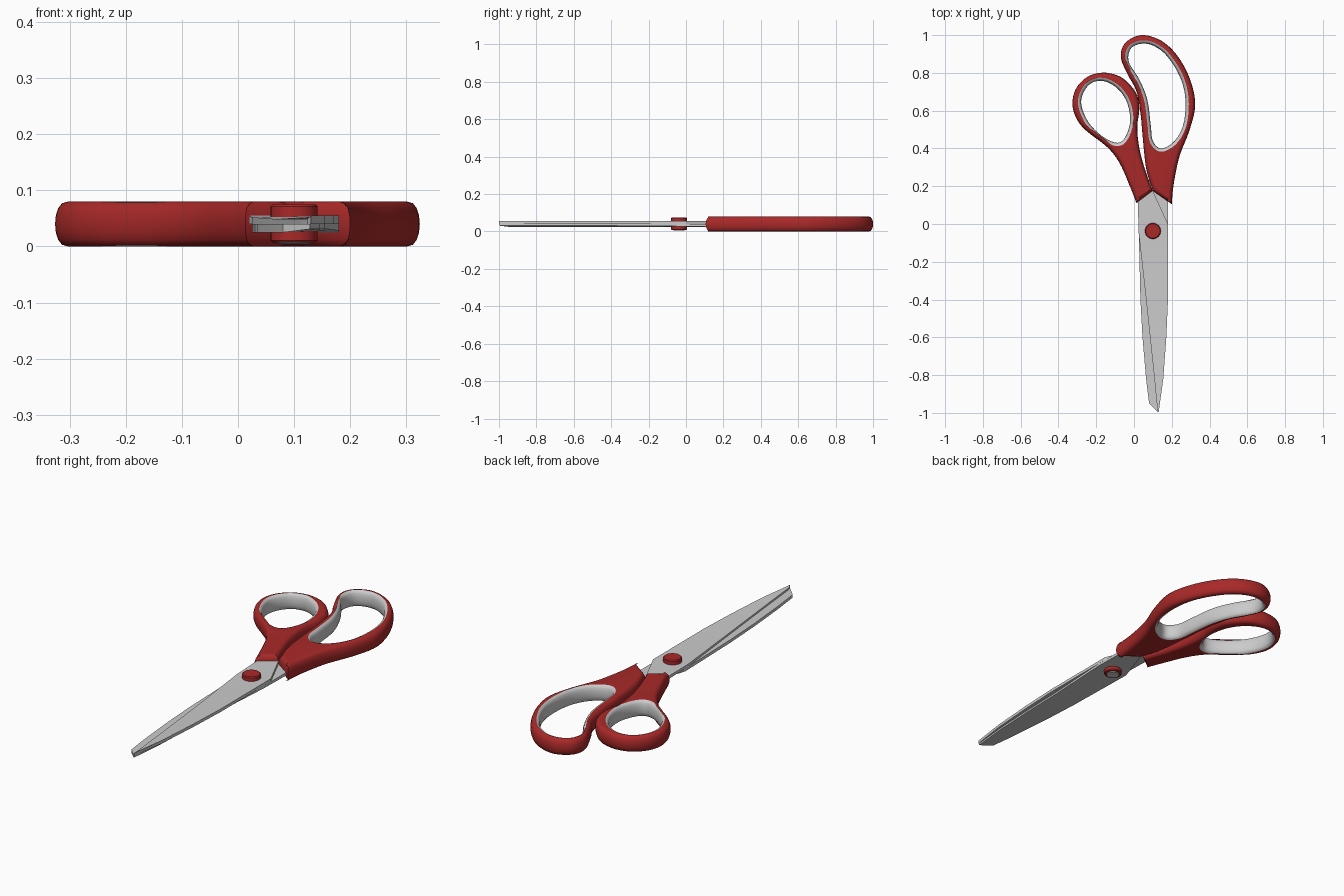
import bpy, bmesh, math
from mathutils import Vector

if "Cube" in bpy.data.objects:
    bpy.data.objects.remove(bpy.data.objects["Cube"])

red = bpy.data.materials.new("red_plastic")
red.diffuse_color = (0.40, 0.022, 0.022, 1)
red.use_nodes = True
red.node_tree.nodes["Principled BSDF"].inputs["Base Color"].default_value = red.diffuse_color


def finish(name, bm, mat=None, angle=40):
    bmesh.ops.recalc_face_normals(bm, faces=bm.faces)
    me = bpy.data.meshes.new(name)
    bm.to_mesh(me)
    bm.free()
    ob = bpy.data.objects.new(name, me)
    bpy.context.collection.objects.link(ob)
    if mat:
        me.materials.append(mat)
    bpy.ops.object.select_all(action='DESELECT')
    bpy.context.view_layer.objects.active = ob
    ob.select_set(True)
    bpy.ops.object.shade_smooth_by_angle(angle=math.radians(angle))
    return ob


def spline(pts, closed, steps=6):
    """Smooth curve through the points, returned counter-clockwise."""
    p = [Vector(q) for q in pts]
    n = len(p)
    get = (lambda i: p[i % n]) if closed else (lambda i: p[max(0, min(n - 1, i))])
    out = []
    for i in range(n if closed else n - 1):
        a, b, c, d = (get(i + k) for k in (-1, 0, 1, 2))
        for s in range(steps):
            t = s / steps
            out.append(0.5 * (2 * b + (c - a) * t + (2 * a - 5 * b + 4 * c - d) * t * t
                              + (3 * b - a - 3 * c + d) * t ** 3))
    if not closed:
        out.append(p[-1])
    area = sum(a.x * b.y - b.x * a.y for a, b in zip(out, out[1:] + out[:1]))
    return out if area > 0 else out[::-1]


def offset(loop, d):
    """Grow (d > 0) or shrink a counter-clockwise loop with mitred corners."""
    res = []
    for i, p in enumerate(loop):
        e1 = (p - loop[i - 1]).normalized()
        e2 = (loop[(i + 1) % len(loop)] - p).normalized()
        n1, n2 = Vector((e1.y, -e1.x)), Vector((e2.y, -e2.x))
        res.append(p + (n1 + n2) / max(0.6, 1 + n1.dot(n2)) * d)
    return res


def loft(bm, loop, profile):
    """Stack offset copies of the loop, return first and last rings."""
    rings = [[bm.verts.new((q.x, q.y, z)) for q in offset(loop, d)] for d, z in profile]
    n = len(loop)
    for r, s in zip(rings, rings[1:]):
        for i in range(n):
            bm.faces.new((r[i], r[(i + 1) % n], s[(i + 1) % n], s[i]))
    return rings[0], rings[-1]


def ring_edges(bm, ring):
    pairs = zip(ring, ring[1:] + ring[:1])
    return [bm.edges.get(q) or bm.edges.new(q) for q in pairs]


def arc(width, half, k=8):
    """Half-oval side profile from z = 0.04 - half to 0.04 + half."""
    return [(width * (abs(math.cos(a)) ** 0.8 - 1), 0.04 + half * math.sin(a))
            for a in (math.pi * (i / k - 0.5) for i in range(k + 1))]


def handle(name, outer, hole):
    out, inn = spline(outer, False), spline(hole, True)
    # red body: rounded outer wall plus flat faces around the finger hole
    bm = bmesh.new()
    lo, hi = loft(bm, out, arc(0.023, 0.04))
    hl, hh = loft(bm, inn, [(0.017, 0.0), (0.017, 0.08)])
    # wall hidden behind the liner is not needed
    bmesh.ops.delete(bm, geom=list({f for v in hl for f in v.link_faces}), context='FACES_ONLY')
    for a, b in ((lo, hl), (hi, hh)):
        bmesh.ops.triangle_fill(bm, use_beauty=True, edges=ring_edges(bm, a) + ring_edges(bm, b))
    loose = [e for e in bm.edges if not e.link_faces]
    bmesh.ops.delete(bm, geom=loose, context='EDGES')
    finish(name, bm, red, 50)
    # grey liner bulging into the hole
    bm = bmesh.new()
    loft(bm, inn, [(-d, z) for d, z in arc(0.017, 0.04)])
    finish(name + "_liner", bm, None, 60)


handle("small_handle",
       [(0.10, 0.175), (0.068, 0.26), (0.035, 0.37), (0.02, 0.46), (0.018, 0.53), (0.028, 0.61),
        (0.013, 0.69), (-0.05, 0.765), (-0.115, 0.795), (-0.18, 0.80), (-0.25, 0.777),
        (-0.305, 0.72), (-0.326, 0.645), (-0.31, 0.57), (-0.26, 0.50), (-0.14, 0.405),
        (-0.075, 0.32), (-0.02, 0.195), (0.013, 0.11)],
       [(-0.28, 0.645), (-0.235, 0.53), (-0.14, 0.447), (-0.065, 0.437), (-0.022, 0.53),
        (-0.034, 0.635), (-0.085, 0.715), (-0.165, 0.757), (-0.24, 0.735)])

handle("large_handle",
       [(0.10, 0.175), (0.065, 0.29), (0.047, 0.45), (0.034, 0.59), (0.012, 0.705), (-0.035, 0.795),
        (-0.07, 0.885), (-0.045, 0.96), (0.04, 1.0), (0.145, 0.97), (0.23, 0.89), (0.295, 0.77),
        (0.324, 0.635), (0.295, 0.50), (0.24, 0.355), (0.21, 0.21), (0.2, 0.105)],
       [(0.045, 0.955), (-0.015, 0.93), (-0.028, 0.86), (0.028, 0.765), (0.07, 0.66), (0.088, 0.53),
        (0.1, 0.44), (0.145, 0.40), (0.215, 0.44), (0.262, 0.53), (0.272, 0.66), (0.245, 0.775),
        (0.178, 0.885), (0.11, 0.94)])


def blade(name, spine, edge, z_in, z_out):
    """Slab with a flat inner face, hollowed down to a thin cutting edge."""
    bm = bmesh.new()
    pts = [(x, y, z_out) for x, y in spine] + [(x, y, z_out - (z_out - z_in) * t) for x, y, t in edge]
    top = [bm.verts.new(p) for p in pts]
    bot = [bm.verts.new((p[0], p[1], z_in)) for p in pts]
    n, s = len(pts), len(spine)
    for i in range(n):
        j = (i + 1) % n
        bm.faces.new((top[i], top[j], bot[j], bot[i]))
    # spine and edge have matching stations
    for side in (top, bot):
        for i in range(s - 1):
            bm.faces.new((side[i], side[i + 1], side[n - 2 - i], side[n - 1 - i]))
    return finish(name, bm, None, 20)


# upper blade: small handle to right-hand spine
blade("upper_blade",
      [(0.07, 0.24), (0.10, 0.175), (0.18, 0.0), (0.18, -0.4), (0.171, -0.6), (0.155, -0.82), (0.13, -1.0)],
      [(0.124, -0.985, 0.4), (0.108, -0.82, 0.4), (0.085, -0.6, 0.4), (0.064, -0.4, 0.4),
       (0.025, -0.05, 0.2), (0.02, 0.12, 0), (-0.01, 0.22, 0)], 0.0402, 0.055)
# lower blade: large handle to left-hand spine
blade("lower_blade",
      [(0.12, 0.24), (0.075, 0.12), (0.025, -0.03), (0.034, -0.4), (0.045, -0.6), (0.064, -0.82), (0.08, -0.95)],
      [(0.128, -0.998, 0.4), (0.145, -0.82, 0.4), (0.155, -0.6, 0.4), (0.16, -0.4, 0.4),
       (0.18, -0.05, 0.2), (0.18, 0.12, 0), (0.19, 0.22, 0)], 0.0398, 0.025)


def disc(name, r, z0, z1, bevel, mat):
    bm = bmesh.new()
    ring = [Vector((0.10 + r * math.cos(a), -0.037 + r * math.sin(a)))
            for a in (math.tau * i / 32 for i in range(32))]
    lo, hi = loft(bm, ring, [(-bevel, z0), (0, z0 + bevel), (0, z1 - bevel), (-bevel, z1)])
    bm.faces.new(lo)
    bm.faces.new(hi)
    return finish(name, bm, mat, 30)


# pivot screw with grey rivet end underneath
disc("pivot_screw", 0.042, 0.007, 0.075, 0.004, red)
disc("pivot_rivet", 0.03, 0.004, 0.03, 0.002, None)
